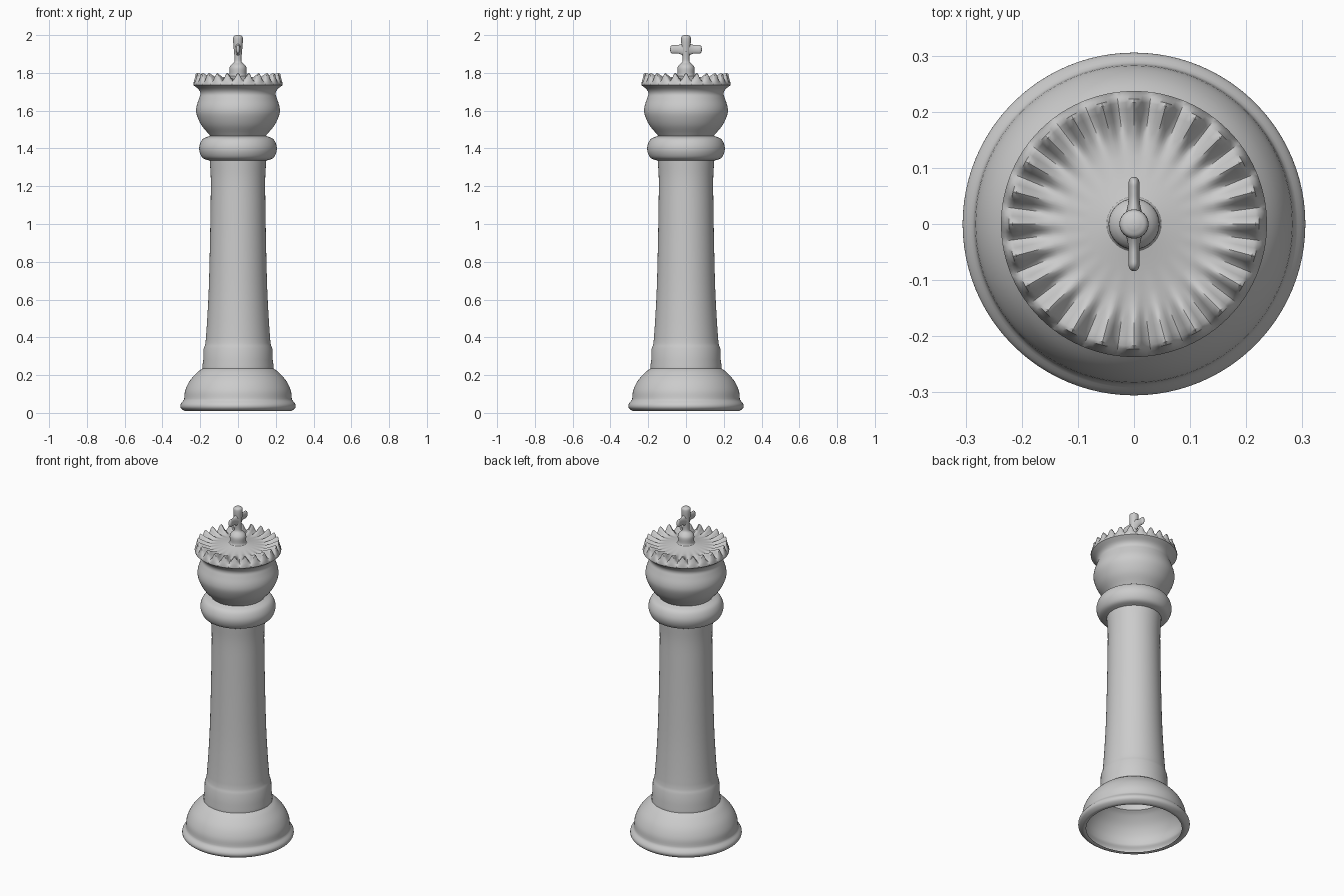
import bpy, bmesh, math
from mathutils import Vector

if "Cube" in bpy.data.objects:
    bpy.data.objects.remove(bpy.data.objects["Cube"])

SEG = 96
TEETH = 24


def smooth_profile(points, steps=4):
    """Catmull-Rom curve through (radius, height) points."""
    p = [Vector(q) for q in points]
    p = [2 * p[0] - p[1]] + p + [2 * p[-1] - p[-2]]
    out = []
    for a, b, c, d in zip(p, p[1:], p[2:], p[3:]):
        for i in range(steps):
            t = i / steps
            out.append(0.5 * (2 * b + (c - a) * t + (2 * a - 5 * b + 4 * c - d) * t**2
                              + (3 * b - a - 3 * c + d) * t**3))
    return out + [p[-2]]


def lathe(name, rings, seg=SEG, wave=None, close_top=False):
    """Revolve rings around z; wave[i] lifts ring i into scallops."""
    bm = bmesh.new()
    rows = []
    for i, (r, z) in enumerate(rings):
        amp = wave[i] if wave else 0
        row = []
        for k in range(seg):
            a = 2 * math.pi * k / seg
            row.append(bm.verts.new((r * math.cos(a), r * math.sin(a),
                                     z + amp * math.cos(TEETH * a))))
        rows.append(row)
    for lo, hi in zip(rows, rows[1:]):
        for k in range(seg):
            n = (k + 1) % seg
            bm.faces.new((lo[k], lo[n], hi[n], hi[k]))
    if close_top:
        bm.faces.new(rows[-1])
    me = bpy.data.meshes.new(name)
    bm.to_mesh(me)
    bm.free()
    ob = bpy.data.objects.new(name, me)
    bpy.context.collection.objects.link(ob)
    bpy.ops.object.select_all(action='DESELECT')
    ob.select_set(True)
    bpy.context.view_layer.objects.active = ob
    bpy.ops.object.shade_smooth_by_angle(angle=math.radians(40))
    return ob


# Hollow foot, open underneath
lathe("base", smooth_profile([(0.262, 0.012), (0.28, 0.01), (0.302, 0.025), (0.304, 0.045),
                              (0.287, 0.068)])
      + smooth_profile([(0.285, 0.075), (0.279, 0.12), (0.255, 0.17), (0.215, 0.215),
                        (0.188, 0.235)]))

# Tapered column with stepped collar at its foot
lathe("column", [(0.188, 0.235), (0.188, 0.25), (0.184, 0.28), (0.182, 0.34), (0.176, 0.355)]
      + smooth_profile([(0.172, 0.37), (0.164, 0.48), (0.155, 0.65), (0.149, 0.87),
                        (0.145, 1.1), (0.144, 1.24), (0.15, 1.34)]))

# Rounded neck ring
lathe("neck_ring", smooth_profile([(0.147, 1.335), (0.185, 1.348), (0.203, 1.38), (0.204, 1.415),
                                   (0.186, 1.45), (0.148, 1.467)]))

# Bulbous head flaring to the crown rim
lathe("head", smooth_profile([(0.146, 1.465), (0.16, 1.482), (0.195, 1.525), (0.219, 1.58),
                              (0.22, 1.62), (0.206, 1.665), (0.199, 1.69), (0.208, 1.712),
                              (0.236, 1.735)]))

# Scalloped crown and dish
lathe("crown", [(0.236, 1.735), (0.237, 1.742), (0.230, 1.758), (0.223, 1.776), (0.217, 1.780),
                (0.205, 1.777), (0.185, 1.772), (0.165, 1.769), (0.145, 1.768), (0.12, 1.770),
                (0.08, 1.776), (0.04, 1.785)], seg=192,
      wave=[0, 0, 0.007, 0.02, 0.021, 0.018, 0.013, 0.007, 0.002, 0, 0, 0])

# Finial stem with upright of the cross
lathe("finial_post", smooth_profile([(0.055, 1.778), (0.045, 1.79), (0.045, 1.825), (0.036, 1.842),
                                     (0.021, 1.856), (0.018, 1.875), (0.021, 1.91), (0.024, 1.945),
                                     (0.026, 1.975), (0.023, 1.993), (0.008, 2.0)]),
      seg=32, close_top=True)

# Flattened cross arms along y
for side, name in ((1, "cross_arm_right"), (-1, "cross_arm_left")):
    arm = lathe(name, smooth_profile([(0.05, 0.0), (0.032, 0.02), (0.023, 0.04), (0.022, 0.06),
                                      (0.022, 0.073), (0.016, 0.081), (0.005, 0.084)]),
                seg=24, close_top=True)
    arm.scale = (0.45, 1, 1)
    arm.rotation_euler = (-side * math.pi / 2, 0, 0)
    arm.location = (0, 0, 1.925)
